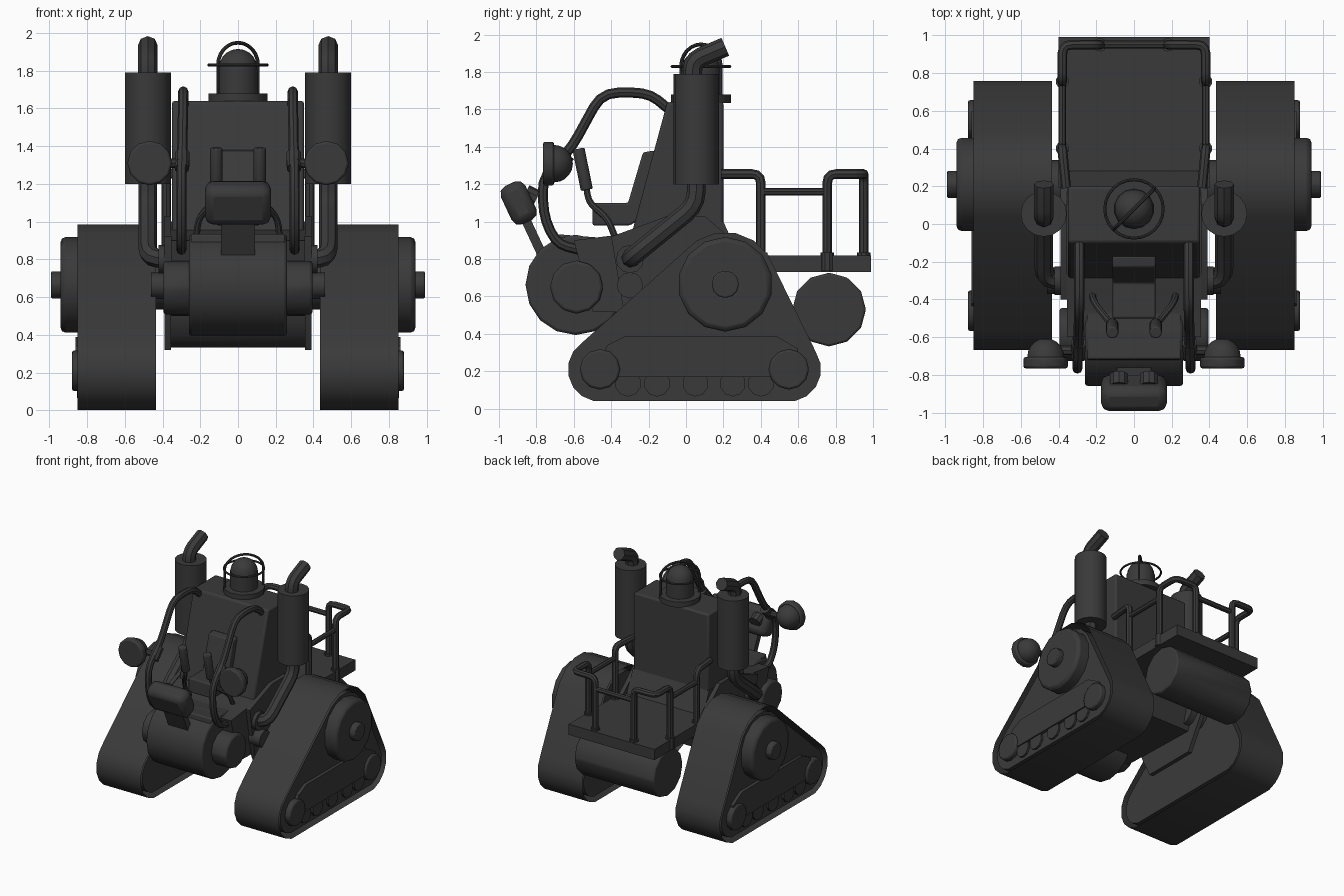
import bpy, bmesh, math
from mathutils import Vector, Matrix

if "Cube" in bpy.data.objects:
    bpy.data.objects.remove(bpy.data.objects["Cube"])

grey = bpy.data.materials.new("charcoal_grey")
grey.diffuse_color = (0.042, 0.042, 0.042, 1)
grey.use_nodes = True
grey.node_tree.nodes["Principled BSDF"].inputs["Base Color"].default_value = grey.diffuse_color


def finish(name, bm, bevel=0, smooth=True):
    """Turn a bmesh into a named, shaded object."""
    bmesh.ops.recalc_face_normals(bm, faces=bm.faces)
    me = bpy.data.meshes.new(name)
    bm.to_mesh(me)
    bm.free()
    me.materials.append(grey)
    ob = bpy.data.objects.new(name, me)
    bpy.context.collection.objects.link(ob)
    bpy.ops.object.select_all(action='DESELECT')
    ob.select_set(True)
    bpy.context.view_layer.objects.active = ob
    if bevel:
        m = ob.modifiers.new("bevel", 'BEVEL')
        m.width, m.segments, m.limit_method = bevel, 2, 'ANGLE'
    if smooth:
        bpy.ops.object.shade_smooth_by_angle(angle=math.radians(35))
    return ob


def rod(name, p0, p1, r, n=12, r2=None, bevel=0):
    """Cylinder or cone between two points."""
    p0, p1 = Vector(p0), Vector(p1)
    d = p1 - p0
    bm = bmesh.new()
    mat = Matrix.Translation((p0 + p1) / 2) @ d.to_track_quat('Z', 'Y').to_matrix().to_4x4()
    bmesh.ops.create_cone(bm, cap_ends=True, segments=n, radius1=r,
                          radius2=r if r2 is None else r2, depth=d.length, matrix=mat)
    return finish(name, bm, bevel)


def box(name, c, size, tilt=0, bevel=0):
    bm = bmesh.new()
    mat = Matrix.Translation(c) @ Matrix.Rotation(tilt, 4, 'X') @ Matrix.Diagonal((*size, 1))
    bmesh.ops.create_cube(bm, size=1, matrix=mat)
    return finish(name, bm, bevel)


def prism(name, yz, x0, x1, caps=True, bevel=0):
    """Side profile (y, z) extruded along x."""
    bm = bmesh.new()
    a = [bm.verts.new((x0, *p)) for p in yz]
    b = [bm.verts.new((x1, *p)) for p in yz]
    for i in range(len(yz)):
        j = (i + 1) % len(yz)
        bm.faces.new((a[i], a[j], b[j], b[i]))
    if caps:
        bm.faces.new(a)
        bm.faces.new(b[::-1])
    return finish(name, bm, bevel)


def tube(name, pts, r, bend=0.06):
    """Pipe along a path with rounded corners."""
    pts = [Vector(p) for p in pts]
    path = [pts[0]]
    for p, q, s in zip(pts, pts[1:], pts[2:]):
        a = q + (p - q).normalized() * min(bend, (p - q).length * 0.45)
        b = q + (s - q).normalized() * min(bend, (s - q).length * 0.45)
        path += [a.lerp(q, t).lerp(q.lerp(b, t), t) for t in (0, 0.33, 0.67, 1)]
    path.append(pts[-1])
    cu = bpy.data.curves.new(name, 'CURVE')
    cu.dimensions, cu.bevel_depth, cu.bevel_resolution, cu.use_fill_caps = '3D', r, 2, True
    sp = cu.splines.new('POLY')
    sp.points.add(len(path) - 1)
    for v, p in zip(sp.points, path):
        v.co = (*p, 1)
    tmp = bpy.data.objects.new("tmp", cu)
    bpy.context.collection.objects.link(tmp)
    bpy.context.view_layer.update()
    me = bpy.data.meshes.new_from_object(tmp.evaluated_get(bpy.context.evaluated_depsgraph_get()))
    bpy.data.objects.remove(tmp)
    bm = bmesh.new()
    bm.from_mesh(me)
    bmesh.ops.remove_doubles(bm, verts=bm.verts, dist=1e-5)
    return finish(name, bm)


def dome(name, c, r, axis, squash=1.0):
    """Half sphere bulging along an axis."""
    bm = bmesh.new()
    bmesh.ops.create_uvsphere(bm, u_segments=14, v_segments=10, radius=r)
    bmesh.ops.delete(bm, geom=[v for v in bm.verts if v.co.z < -1e-4], context='VERTS')
    mat = Matrix.Translation(c) @ Vector(axis).to_track_quat('Z', 'Y').to_matrix().to_4x4()
    bm.transform(mat @ Matrix.Diagonal((1, 1, squash, 1)))
    return finish(name, bm)


def hull(circles, n=16):
    """Convex outline around circles given as (y, z, radius)."""
    pts = sorted((y + r * math.cos(2 * math.pi * (k + .5) / n), z + r * math.sin(2 * math.pi * (k + .5) / n))
                 for y, z, r in circles for k in range(n))

    def half(seq):
        out = []
        for p in seq:
            while len(out) > 1 and ((out[-1][0] - out[-2][0]) * (p[1] - out[-2][1])
                                    - (out[-1][1] - out[-2][1]) * (p[0] - out[-2][0])) <= 1e-6:
                out.pop()
            out.append(p)
        return out[:-1]
    return half(pts) + half(pts[::-1])


# Parts present on both sides
for s, side in ((1, "right"), (-1, "left")):
    # track units
    prism("track_belt_" + side, hull([(-.46, .21, .213), (.55, .21, .213), (.21, .67, .32)]),
          s * .435, s * .85, caps=False)
    prism("track_panel_" + side, hull([(-.46, .21, .172), (.55, .21, .172), (.21, .67, .275)]), s * .45, s * .835)
    rod("drive_drum_" + side, (s * .8, .21, .665), (s * .94, .21, .665), .253, 14, bevel=.025)
    rod("drive_hub_" + side, (s * .9, .21, .665), (s * .99, .21, .665), .073, 12, bevel=.008)
    for y in (-.46, .55):
        rod("idler_wheel_" + side, (s * .8, y, .21), (s * .88, y, .21), .108, 12, bevel=.012)
    for y in (-.31, -.155, .05, .25, .4):
        rod("road_roller_" + side, (s * .8, y, .135), (s * .852, y, .135), .07, 10)
    prism("track_beam_" + side, [(-.5, .17), (.6, .17), (.6, .32), (.48, .39), (-.32, .39), (-.42, .34)],
          s * .8, s * .862)
    # axles and chassis side plates
    rod("axle_" + side, (s * .3, .21, .665), (s * .5, .21, .665), .13)
    rod("front_axle_" + side, (s * .3, -.3, .66), (s * .46, -.3, .66), .07)
    prism("side_plate_" + side, [(-.33, .5), (-.24, .32), (.22, .32), (.45, .73), (.1, 1.03), (-.1, 1.03), (-.4, .92)],
          s * .355, s * .39)
    # exhaust stack
    x = s * .478
    rod("muffler_" + side, (x, .055, 1.2), (x, .055, 1.79), .122, 16)
    tube("exhaust_tip_" + side, [(x, .035, 1.75), (x, .035, 1.86), (x, .21, 1.935)], .052, .05)
    tube("exhaust_pipe_" + side, [(x, .055, 1.25), (x, .055, 1.09), (x, -.29, .81), (s * .36, -.3, .8)], .05, .08)
    rod("exhaust_flange_" + side, (s * .36, -.3, .8), (s * .42, -.3, .8), .075)
    # bent grab bar
    tube("grab_bar_" + side, [(s * .29, -.09, 1.6), (s * .29, -.2, 1.69), (s * .29, -.45, 1.69),
                              (s * .295, -.62, 1.38), (s * .3, -.77, 1.24), (s * .3, -.76, 1.02),
                              (s * .3, -.69, .88), (s * .3, -.57, .85)], .027, .09)
    rod("bar_sleeve_" + side, (s * .295, -.63, 1.36), (s * .297, -.7, 1.28), .04, 10)
    # work light
    rod("light_arm_" + side, (s * .29, -.67, 1.31), (s * .42, -.67, 1.31), .025, 8)
    rod("light_rim_" + side, (s * .468, -.765, 1.31), (s * .468, -.705, 1.31), .118, 12, bevel=.012)
    dome("light_shell_" + side, (s * .468, -.705, 1.31), .1, (0, 1, 0))
    # control lever
    tube("lever_stem_" + side, [(s * .22, -.38, .92), (s * .21, -.42, 1.02), (s * .13, -.52, 1.1),
                                (s * .115, -.535, 1.2)], .018)
    rod("lever_grip_" + side, (s * .115, -.53, 1.17), (s * .115, -.575, 1.39), .034, 10, bevel=.008)
    # front drum shoulders
    rod("drum_shoulder_" + side, (s * .25, -.585, .65), (s * .395, -.585, .65), .142, 12, bevel=.015)
    # lamp knobs
    rod("lamp_knob_" + side, (s * .08, -.8, 1.12), (s * .08, -.86, 1.15), .05, 10)
    # platform railings
    z = 1.255
    tube("side_rail_" + side, [(s * .36, .19, z), (s * .38, .4, z), (s * .38, .4, .75)], .026, .05)
    tube("corner_rail_" + side, [(s * .38, .755, .75), (s * .38, .755, z), (s * .38, .95, z),
                                 (s * .18, .95, z), (s * .18, .95, .75)], .026, .05)
    tube("mid_rail_" + side, [(s * .38, .4, 1.16), (s * .38, .755, 1.16)], .021)
    for px, py in ((.38, .4), (.38, .755), (.18, .95)):
        rod("rail_socket_" + side, (s * px, py, .735), (s * px, py, .835), .036, 10)
tube("rear_mid_rail", [(-.18, .95, 1.16), (.18, .95, 1.16)], .021)

# Chassis, cab and deck
prism("chassis", [(-.5, .52), (.22, .5), (.3, .78), (.2, 1.0), (-.15, 1.0), (-.36, .93), (-.6, .9)], -.355, .355)
prism("cab", [(-.3, .9), (.2, .9), (.2, 1.64), (-.1, 1.64)], -.35, .35, bevel=.015)
box("deck", (0, -.53, .88), (.5, .38, .08), tilt=-.08, bevel=.01)
rod("front_drum", (-.26, -.59, .662), (.26, -.59, .662), .268, 16, bevel=.015)
box("rear_platform", (0, .59, .775), (.8, .8, .09))
rod("rear_tank", (-.37, .765, .53), (.37, .765, .53), .197, 12, bevel=.012)

# Seat
prism("seat", [(-.5, .98), (-.3, .98), (-.1, 1.1), (-.17, 1.38), (-.23, 1.37), (-.31, 1.1), (-.5, 1.1)],
      -.115, .115, bevel=.01)

# Front lamp
box("lamp_housing", (0, -.895, 1.1), (.35, .145, .225), tilt=math.radians(25), bevel=.045)
box("lamp_bracket", (0, -.81, .91), (.18, .05, .22), tilt=math.radians(25))

# Roof beacon with cage
c = (0, .08)
rod("beacon_base", (*c, 1.635), (*c, 1.68), .16, 14)
rod("beacon_body", (*c, 1.67), (*c, 1.81), .108, 14)
dome("beacon_lens", (*c, 1.81), .105, (0, 0, 1))
ring = [(.155 * math.cos(a * math.pi / 12), .08 + .155 * math.sin(a * math.pi / 12), 1.83) for a in range(25)]
tube("cage_ring", ring, .008, .005)
arc = []
for k in range(13):
    t = math.pi * k / 12
    d = .15 * math.cos(t) * math.sqrt(.5)
    arc.append((d, .08 + d, 1.83 + .118 * math.sin(t)))
tube("cage_arch", arc, .01, .005)
for k in (-1, 1):
    rod("cage_post", (k * .106, .08 + k * .106, 1.67), (k * .106, .08 + k * .106, 1.83), .009, 8)
